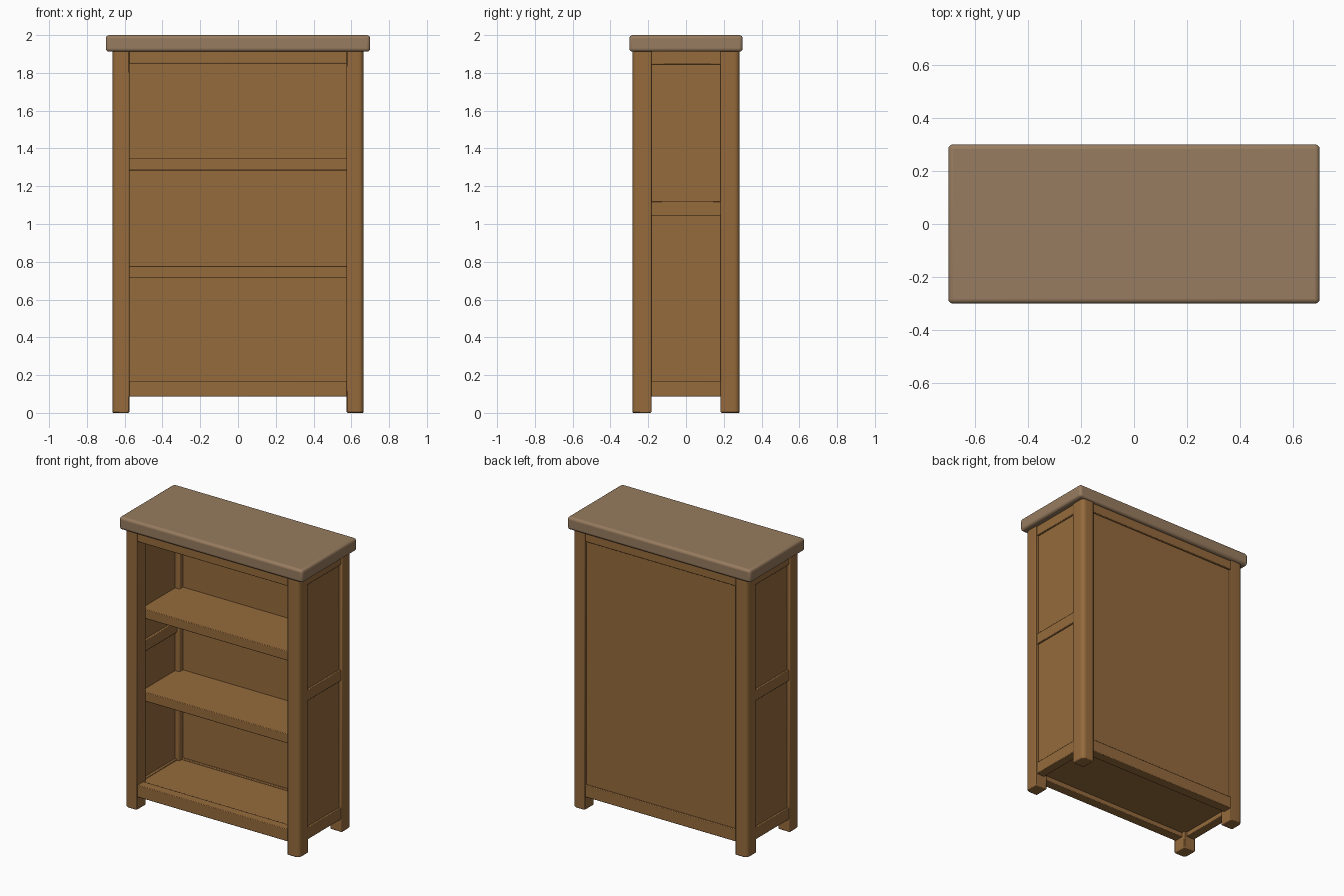
import bpy, bmesh, math

if "Cube" in bpy.data.objects:
    bpy.data.objects.remove(bpy.data.objects["Cube"])


def material(name, color):
    m = bpy.data.materials.new(name)
    m.diffuse_color = color
    m.use_nodes = True
    m.node_tree.nodes["Principled BSDF"].inputs["Base Color"].default_value = m.diffuse_color
    return m


WOOD = material("warm_wood", (0.30, 0.145, 0.045, 1))
TOP = material("pale_wood", (0.31, 0.20, 0.115, 1))


def finish(name, bm, mat, bevel, segments=2):
    bmesh.ops.recalc_face_normals(bm, faces=bm.faces)
    mesh = bpy.data.meshes.new(name)
    bm.to_mesh(mesh)
    bm.free()
    ob = bpy.data.objects.new(name, mesh)
    bpy.context.collection.objects.link(ob)
    mesh.materials.append(mat)
    if bevel:
        mod = ob.modifiers.new("soft_edges", "BEVEL")
        mod.width = bevel
        mod.segments = segments
        mod.limit_method = "ANGLE"
        mod.angle_limit = math.radians(40)
    bpy.ops.object.select_all(action="DESELECT")
    ob.select_set(True)
    bpy.context.view_layer.objects.active = ob
    bpy.ops.object.shade_smooth_by_angle(angle=math.radians(35))
    return ob


def box(name, x, y, z, mat=WOOD, bevel=0.004, segments=2):
    bm = bmesh.new()
    bmesh.ops.create_cube(bm, size=1)
    for v in bm.verts:
        for i, (a, b) in enumerate((x, y, z)):
            v.co[i] = (a + b) / 2 + v.co[i] * (b - a)
    return finish(name, bm, mat, bevel, segments)


def post(name, sx, sy):
    # square section with a generously rounded outer corner
    x0, x1, y0, y1, r = 0.575, 0.665, 0.183, 0.284, 0.028
    pts = [(x0, y0), (x1, y0)]
    for i in range(7):
        a = math.pi / 2 * i / 6
        pts.append((x1 - r + r * math.cos(a), y1 - r + r * math.sin(a)))
    pts.append((x0, y1))
    bm = bmesh.new()
    face = bm.faces.new([bm.verts.new((sx * x, sy * y, 0)) for x, y in pts])
    ext = bmesh.ops.extrude_face_region(bm, geom=[face])
    for v in ext["geom"]:
        if isinstance(v, bmesh.types.BMVert):
            v.co.z = 1.92
    return finish(name, bm, WOOD, 0.006)


# Overhanging top slab
box("top_slab", (-0.70, 0.70), (-0.30, 0.30), (1.912, 2.0), TOP, 0.018, 4)

# Corner posts
for sx, side in ((-1, "left"), (1, "right")):
    for sy, end in ((-1, "front"), (1, "back")):
        post(f"{end}_{side}_post", sx, sy)

# Side panels with three rails each
for s, side in ((-1, "left"), (1, "right")):
    def span(a, b):
        return tuple(sorted((s * a, s * b)))
    box(f"{side}_panel", span(0.61, 0.645), (-0.20, 0.20), (0.12, 1.915), bevel=0)
    for label, z in (("bottom", (0.087, 0.17)), ("middle", (1.044, 1.12)),
                     ("top", (1.845, 1.915))):
        box(f"{side}_{label}_rail", span(0.595, 0.657), (-0.19, 0.19), z)

# Front and back rails
for s, end in ((-1, "front"), (1, "back")):
    y = tuple(sorted((s * 0.208, s * 0.275)))
    box(f"{end}_bottom_rail", (-0.585, 0.585), y, (0.087, 0.17))
    box(f"{end}_top_rail", (-0.585, 0.585), y, (1.85, 1.915))

# Back panel
box("back_panel", (-0.60, 0.60), (0.222, 0.262), (0.12, 1.915), bevel=0)

# Bottom board and two shelves
box("bottom_board", (-0.615, 0.615), (-0.23, 0.23), (0.118, 0.162), bevel=0)
for i, z in enumerate((0.713, 1.284)):
    box(f"shelf_{i + 1}", (-0.612, 0.612), (-0.185, 0.225), (z, z + 0.064))
